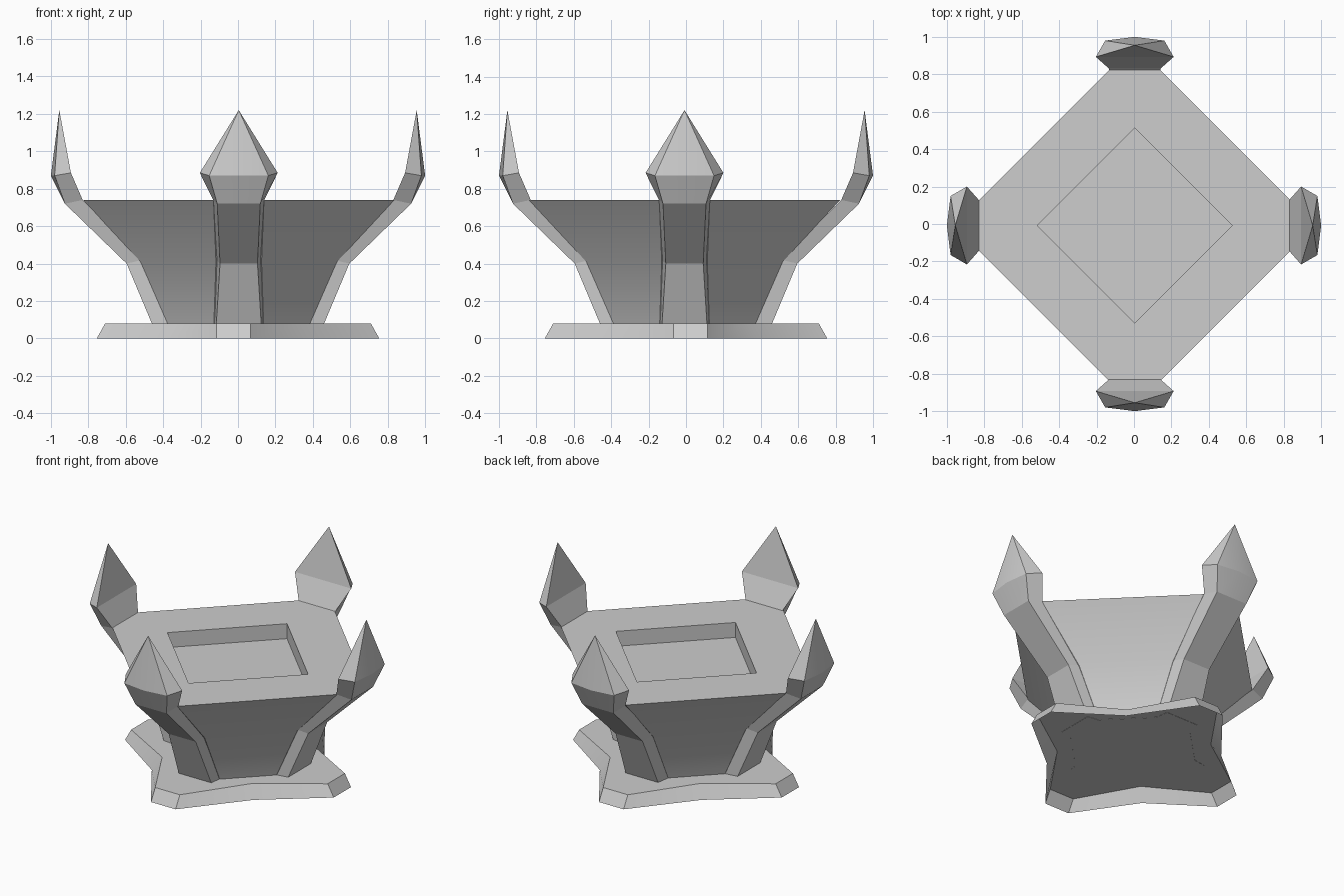
import bpy
import bmesh
from math import radians, pi
from mathutils import Matrix

cube = bpy.data.objects.get("Cube")
if cube:
    bpy.data.objects.remove(cube, do_unlink=True)

# One plain stone colour
stone = bpy.data.materials.new("grey_stone")
stone.use_nodes = True
grey = (0.61, 0.61, 0.61, 1)
stone.diffuse_color = grey
stone.node_tree.nodes["Principled BSDF"].inputs["Base Color"].default_value = grey


def finish(bm, name):
    bmesh.ops.recalc_face_normals(bm, faces=bm.faces)
    mesh = bpy.data.meshes.new(name)
    bm.to_mesh(mesh)
    bm.free()
    obj = bpy.data.objects.new(name, mesh)
    bpy.context.collection.objects.link(obj)
    mesh.materials.append(stone)
    return obj


def smooth(obj, angle):
    bpy.ops.object.select_all(action='DESELECT')
    obj.select_set(True)
    bpy.context.view_layer.objects.active = obj
    bpy.ops.object.shade_smooth_by_angle(angle=radians(angle))


def loft(bm, rings):
    """Join rings of points with quads; return the vertex rings."""
    loops = [[bm.verts.new(p) for p in ring] for ring in rings]
    for low, high in zip(loops, loops[1:]):
        n = len(low)
        for i in range(n):
            j = (i + 1) % n
            bm.faces.new((low[i], low[j], high[j], high[i]))
    return loops


# Four-pointed base plate, hollow underneath, with slightly offset tips
def plate_ring(z, reach, waist):
    a, b = -0.115, 0.067
    half = [(a, -reach), (b, -reach), (waist, -waist),
            (reach, -b), (reach, -a), (waist, waist)]
    return [(x, y, z) for x, y in half + [(-x, -y) for x, y in half]]


bm = bmesh.new()
loops = loft(bm, [plate_ring(0, 0.755, 0.375), plate_ring(0.08, 0.71, 0.33)])
bm.faces.new(loops[1])
smooth(finish(bm, "base_plate"), 35)


# Flared bowl body with a shallow square recess in its top
def octagon(r, w, z):
    return [(w, -r, z), (r, -w, z), (r, w, z), (w, r, z),
            (-w, r, z), (-r, w, z), (-r, -w, z), (-w, -r, z)]


def diamond(r, z):
    return [(0, -r, z), (r, 0, z), (0, r, z), (-r, 0, z)]


shift_x, shift_y = 0.004, -0.008
foot = 0.079
bm = bmesh.new()
loops = loft(bm, [octagon(0.38, 0.133, foot), octagon(0.525, 0.122, 0.41),
                  octagon(0.832, 0.135, 0.74)])
bm.faces.new(loops[0])
rim = loops[-1]
recess = loft(bm, [diamond(0.52, 0.74), diamond(0.52, 0.64)])
bm.faces.new(recess[1])
for i in range(4):
    p, q = recess[0][i], recess[0][(i + 1) % 4]
    bm.faces.new((rim[2 * i], rim[2 * i + 1], q, p))
    bm.faces.new((rim[2 * i - 1], rim[2 * i], p))
bowl = finish(bm, "bowl_body")
bowl.location = (shift_x, shift_y, 0)
smooth(bowl, 30)

# Claw arms: outer reach, half width, height, then the same for the inner edge
sections = [
    (0.46, 0.12, foot, 0.37, 0.133, foot),
    (0.595, 0.10, 0.40, 0.51, 0.123, 0.42),
    (0.925, 0.115, 0.72, 0.83, 0.137, 0.74),
    (0.98, 0.158, 0.87, 0.893, 0.208, 0.885),
]
for k, side in enumerate(("front", "left", "back", "right")):
    bm = bmesh.new()
    rings = []
    for ro, wo, zo, ri, wi, zi in sections:
        bulge = 0.02 if zo > 0.8 else 0
        rings.append([(-wi, -ri, zi), (-wo, -ro, zo), (0, -ro - bulge, zo),
                      (wo, -ro, zo), (wi, -ri, zi)])
    loops = loft(bm, rings)
    bm.faces.new(loops[0])
    # Pointed tip
    tip = bm.verts.new((0, -0.955, 1.22))
    top = loops[-1]
    for i in range(5):
        bm.faces.new((top[i], top[(i + 1) % 5], tip))
    # Only the centre ridge is soft; every other edge stays crisp
    for face in bm.faces:
        face.smooth = True
    for edge in bm.edges:
        edge.smooth = all(abs(v.co.x) < 0.001 for v in edge.verts)
    bmesh.ops.transform(bm, matrix=Matrix.Rotation(k * pi / 2, 4, 'Z'), verts=bm.verts)
    arm = finish(bm, side + "_claw_arm")
    arm.location = (0, shift_y, 0) if k % 2 else (shift_x, 0, 0)
